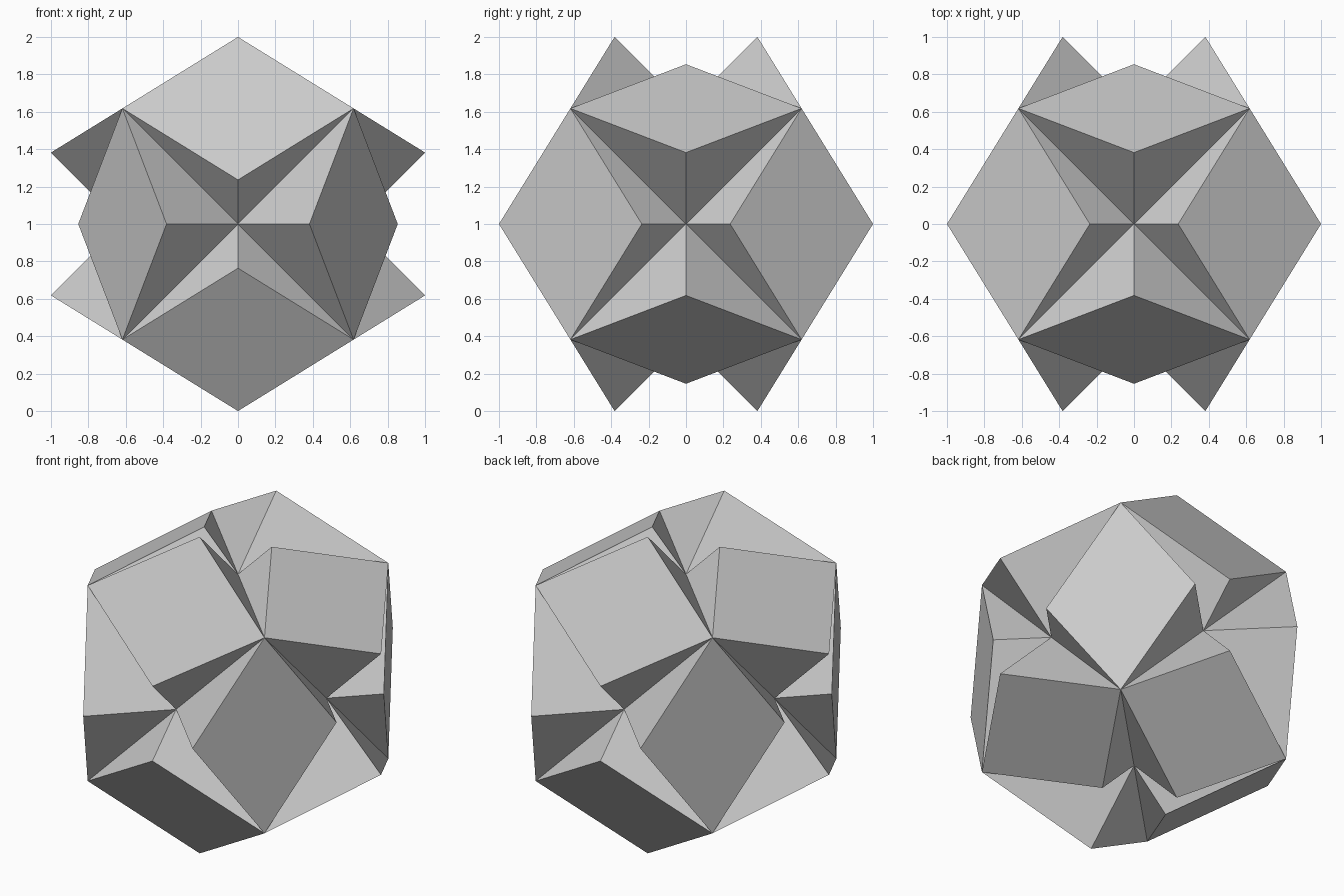
import bpy, bmesh
from itertools import product
from mathutils import Vector

if "Cube" in bpy.data.objects:
    bpy.data.objects.remove(bpy.data.objects["Cube"])

# Golden-ratio lengths: corner, ridge tip, inner rhombus corner
G = (5 ** 0.5 - 1) / 2
B = G * G
D_OUT, D_UP = 2 * G - B, 2 * G - 1

bm = bmesh.new()


def add_face(points, shift):
    """Add a face, cycling its axes, wound outwards from the centre."""
    pts = [Vector([p[(i - shift) % 3] for i in range(3)]) for p in points]
    normal = (pts[1] - pts[0]).cross(pts[2] - pts[0])
    if normal.dot(sum(pts, Vector())) < 0:
        pts.reverse()
    bm.faces.new([bm.verts.new(p + Vector((0, 0, 1))) for p in pts])


for shift in range(3):
    # Raised rhombic facets
    for s, t in product((-1, 1), repeat=2):
        add_face([(0, B * s, t), (G, G * s, G * t),
                  (0, D_OUT * s, D_UP * t), (-G, G * s, G * t)], shift)
    # Star-shaped pits between the facets
    for s, t, u in product((-1, 1), repeat=3):
        pit = (0, 0, G * t)
        corner = (G * u, G * s, G * t)
        add_face([pit, corner, (0, B * s, t)], shift)
        add_face([pit, corner, (D_UP * u, 0, D_OUT * t)], shift)

bmesh.ops.remove_doubles(bm, verts=bm.verts, dist=1e-4)
mesh = bpy.data.meshes.new("faceted_star_solid")
bm.to_mesh(mesh)
bm.free()

# Plain grey surface
grey = bpy.data.materials.new("light_grey")
grey.diffuse_color = (0.6, 0.6, 0.6, 1)
grey.use_nodes = True
grey.node_tree.nodes["Principled BSDF"].inputs["Base Color"].default_value = grey.diffuse_color
mesh.materials.append(grey)
solid = bpy.data.objects.new("faceted_star_solid", mesh)
bpy.context.collection.objects.link(solid)
